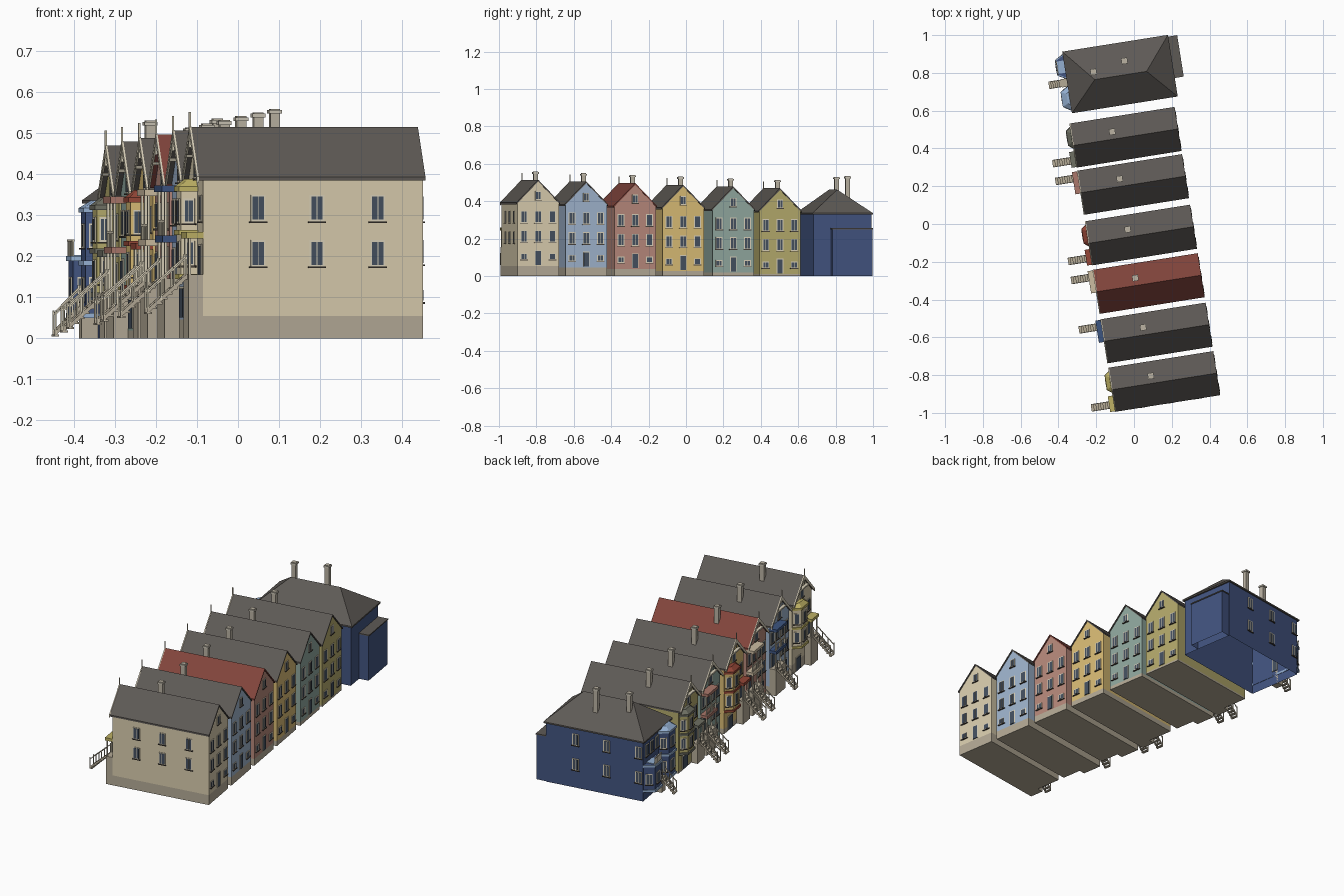
import bpy, bmesh
from math import radians, atan2, hypot, pi
from mathutils import Matrix, Vector

if "Cube" in bpy.data.objects:
    bpy.data.objects.remove(bpy.data.objects["Cube"])

# whole row is turned 9 degrees
ROW = Matrix.Translation((.003, -.005, 0)) @ Matrix.Rotation(radians(9), 4, 'Z')
F, B, HW = -0.24, 0.302, 0.112                 # front, back, half width of a house
EAVE, RIDGE = 0.335, 0.46
O = [0, 0, 0]                                  # origin of the house being built
parts, mats = {}, {}
CREAM, GLASS, SILL, ROOF, STONE = 'D8CFB8', '465160', '4A443E', '5E5A56', 'B3A995'


def mat(hexa):
    if hexa not in mats:
        m = bpy.data.materials.new('paint_' + hexa)
        m.diffuse_color = [(int(hexa[i:i + 2], 16) / 255) ** 2.2 for i in (0, 2, 4)] + [1]
        m.use_nodes = True
        m.node_tree.nodes["Principled BSDF"].inputs["Base Color"].default_value = m.diffuse_color
        mats[hexa] = m
    return mats[hexa]


def add(name, color, verts, faces):
    bm = parts.setdefault((name, color), bmesh.new())
    vs = [bm.verts.new(Vector(v) + Vector(O)) for v in verts]
    fs = [bm.faces.new([vs[i] for i in f]) for f in faces]
    bmesh.ops.recalc_face_normals(bm, faces=fs)


def prism(name, color, pts, axis, lo, hi, bottom=True):
    n = len(pts)
    put = {'u': lambda p, t: (t, p[0], p[1]), 'v': lambda p, t: (p[0], t, p[1]),
           'z': lambda p, t: (p[0], p[1], t)}[axis]
    verts = [put(p, lo) for p in pts] + [put(p, hi) for p in pts]
    faces = [(i, (i + 1) % n, (i + 1) % n + n, i + n) for i in range(n)] + [tuple(range(n, 2 * n))]
    if bottom:
        faces.append(tuple(range(n)))
    add(name, color, verts, faces)


def box(name, color, u0, u1, v0, v1, z0, z1, bottom=True):
    prism(name, color, [(u0, v0), (u1, v0), (u1, v1), (u0, v1)], 'z', z0, z1, bottom)


def slab(name, color, wall, a0, a1, d0, d1, z0, z1):
    # box on a wall given as (u, v, outward angle); a runs along it, d outward
    m = Matrix.Translation((wall[0], wall[1], 0)) @ Matrix.Rotation(wall[2], 4, 'Z')
    c = [m @ Vector((d, a, 0)) for d, a in ((d0, a0), (d1, a0), (d1, a1), (d0, a1))]
    prism(name, color, [(p.x, p.y) for p in c], 'z', z0, z1)


def window(wall, a, z, w=0.036, h=0.064):
    x, y = w / 2, h / 2
    slab('window_frames', CREAM, wall, a - x, a + x, -.004, .003, z - y, z + y)
    slab('window_panes', GLASS, wall, a - x + .004, a + x - .004, -.004, .004, z - y + .004, z + y - .004)
    slab('window_mullions', CREAM, wall, a - .001, a + .001, -.004, .005, z - y + .004, z + y - .004)
    slab('window_sills', SILL, wall, a - x - .004, a + x + .004, -.004, .007, z - y - .004, z - y)


def door(wall, a, z, w=0.036, h=0.08):
    slab('door_frames', CREAM, wall, a - w / 2, a + w / 2, -.004, .003, z, z + h)
    slab('doors', GLASS, wall, a - w / 2 + .004, a + w / 2 - .004, -.004, .005, z, z + h - .005)


def bay_outline(vc, half, depth, grow=0.0):
    h, k = half + grow, half * .55 + grow * .7
    return [(F + .002, vc - h), (F - depth - grow, vc - k), (F - depth - grow, vc + k), (F + .002, vc + h)]


def bay(vc, half, depth, z0, z1, wallc, trim, levels, cap=True):
    pts = bay_outline(vc, half, depth)
    prism('bay_walls', wallc, pts, 'z', z0, z1)
    bands = [z0, (z0 + z1) / 2 - .006, z1 - .012] if len(levels) > 1 else [z0, z1 - .012]
    for z in bands:
        prism('bay_cornices', trim, bay_outline(vc, half, depth, .006), 'z', z, z + .012)
    if cap:   # sloping cap
        a, b = bay_outline(vc, half, depth, .004), bay_outline(vc, half * .7, depth * .5)
        add('bay_roofs', trim, [(*p, z1) for p in a] + [(*p, z1 + .018) for p in b],
            [(i, (i + 1) % 4, (i + 1) % 4 + 4, i + 4) for i in range(4)] + [(4, 5, 6, 7)])
    for p, q in zip(pts, pts[1:]):
        du, dv = q[0] - p[0], q[1] - p[1]
        for z in levels:
            window(((p[0] + q[0]) / 2, (p[1] + q[1]) / 2, atan2(du, -dv)), 0, z, min(.036, hypot(du, dv) * .62), .06)


def stairs(vc, top_u, top_z, run, rise, half=.018, n=8):
    for i in range(n):
        u, z = top_u - run * i / n, top_z - rise * (i + 1) / n
        box('stair_treads', STONE, u - run / n - .002, u, vc - half, vc + half, z, z + .005)
    e = top_u - run
    for s in (-1, 1):
        v = vc + s * half
        for name, lift, t in (('stair_stringers', 0, .012), ('stair_handrails', .05, .005)):
            prism(name, CREAM if lift else STONE, [(top_u, top_z + lift - .008), (e, top_z - rise + lift),
                  (e, top_z - rise + lift + t), (top_u, top_z + lift + t - .008)], 'v', v - .002, v + .002)
        for f in (0, .33, .66, 1):
            u, z = top_u - run * f + .002 * (2 * f - 1), top_z - rise * f
            box('stair_posts', CREAM, u - .002, u + .002, v - .002, v + .002, z, z + (.064 if f == 1 else .05))


def chimney(u, v, z0, z1):
    box('chimneys', 'B9B1A1', u - .012, u + .012, v - .012, v + .012, z0, z1)
    box('chimney_caps', 'C9C2B3', u - .016, u + .016, v - .016, v + .016, z1 - .012, z1 - .003)


def house(vc, z0, wallc, trim, roofc, kind, side_windows):
    O[:] = (0, vc, z0)
    box('foundations', STONE, F, B, -HW, HW, -z0, 0)
    prism('house_walls', wallc, [(-HW, 0), (HW, 0), (HW, EAVE), (0, RIDGE - .008), (-HW, EAVE)], 'u', F, B)
    # gable roof and front barge boards
    w, t = HW + .006, .009
    prof = [(-w, EAVE - .006), (0, RIDGE - t), (w, EAVE - .006), (w, EAVE + .003), (0, RIDGE), (-w, EAVE + .003)]
    prism('gable_roofs', roofc, prof, 'u', F - .012, B + .005)
    barge = [(-w, EAVE - .012), (0, RIDGE - .02), (w, EAVE - .012), (w, EAVE + .004), (0, RIDGE + .002), (-w, EAVE + .004)]
    prism('barge_boards', CREAM, barge, 'u', F - .017, F - .012)
    box('gable_beams', CREAM, F - .016, F, -.05, .05, EAVE + .05, EAVE + .058)
    box('finials', CREAM, F - .018, F - .013, -.0025, .0025, RIDGE - .05, RIDGE + .036)
    chimney(-.04, .04, RIDGE - .08, RIDGE + .044)
    # back windows and door
    back, front = (B, 0, 0), (F, 0, pi)
    for a in (-.077, 0, .077):
        window(back, a, .262)
        window(back, a, .157)
        if a:
            window(back, a, .05, .036, .034)
    door(back, 0, .005)
    window(back, 0, .376, .032, .046)
    window(front, 0, EAVE + .022, .036, .046)
    if side_windows:
        for u in (-.105, .04, .19):
            for z in (.152, .262):
                window((u, -HW, -pi / 2), 0, z)
    # front bay or open balcony, porch and stairs
    roof_z, d = .2, F - .036
    if kind == 'bay':
        bay(.042, .064, .036, .09, .315, wallc, trim, (.152, .255))
        door(front, -.042, -z0 + .005, .06, .075)
        p0, p1, sv = -.112, -.034, -.078
        columns, tops = (p0 + .005, -.052, p1 - .005), ((.1, roof_z - .012),)
        window(front, -sv, .262, .034)
    else:
        p0, p1, sv = 0, .112, .08
        columns, tops = (p0 + .005, .056, p1 - .005), ((.1, roof_z - .012), (roof_z, .312))
        box('balcony_roofs', trim, d - .008, F, p0 - .004, p1 + .003, .31, .326)
        box('balcony_rails', CREAM, d, d + .005, p0, p1, roof_z + .036, roof_z + .042)
        for k in range(9):
            v = p0 + .005 + k * .0128
            box('balcony_balusters', CREAM, d, d + .003, v - .0015, v + .0015, roof_z, roof_z + .038)
        for a in (-.03, -.08):
            window(front, a, .262)
        for z in (.155, .262):
            for a in (.032, .08):
                window(front, a, z)
        door(front, .055, .005, .06, .075)
    box('porch_bases', STONE, d, F, p0, p1, -z0, .1)
    box('porch_roofs', trim, d - .006, F, p0 - .003, p1 + .003, roof_z - .012, roof_z + .004)
    for lo, hi in tops:
        for v in columns:
            box('porch_columns', CREAM, d, d + .006, v - .003, v + .003, lo, hi)
    door(front, -sv, .1, .034, .075)
    stairs(sv, d, .1, .1, .096)


# six stepped row houses: centre, wall, trim, roof, front type
ROWHOUSES = [(-.843, 'D8CBAC', 'BDB065', ROOF, 'bay'), (-.583, '9DB2CB', '3F557F', ROOF, 'box'),
             (-.318, 'B5877A', 'CBBBA0', '80463E', 'box'), (-.058, 'D8BA74', '93483A', ROOF, 'bay'),
             (.213, '8FA69D', 'A9776A', ROOF, 'box'), (.466, 'B3A96C', '6E6F63', ROOF, 'bay')]
for i, (vc, wallc, trim, roofc, kind) in enumerate(ROWHOUSES):
    house(vc, .055 - .009 * i, wallc, trim, roofc, kind, i == 0)

# large corner house, open underneath
NAVY, SKY = '44557F', '93AED0'
O[:] = (0, .801, 0)
F = -.225
box('corner_house_walls', NAVY, F, .322, -.157, .157, 0, .335, bottom=False)
box('corner_house_annex', NAVY, .322, .376, -.063, .153, 0, .25, bottom=False)
box('annex_roof', ROOF, .322, .38, -.066, .156, .25, .256)
e = [(-.235, -.165), (.332, -.165), (.332, .165), (-.235, .165)]
add('hip_roof', ROOF, [(*p, .328) for p in e] + [(*p, .336) for p in e] + [(-.088, -.008, .462), (.19, -.008, .462)],
    [(0, 1, 2, 3), (0, 1, 5, 4), (1, 2, 6, 5), (2, 3, 7, 6), (3, 0, 4, 7),
     (4, 5, 9, 8), (5, 6, 9), (6, 7, 8, 9), (7, 4, 8)])
chimney(-.088, .033, .40, .53)
chimney(.083, .065, .38, .535)
for u in (-.2, -.02, .155):
    for z in (.13, .268):
        window((u, .157, pi / 2), 0, z)
bay(-.085, .066, .046, .05, .318, NAVY, SKY, (.12, .25))
bay(.085, .066, .05, .05, .2, NAVY, SKY, (.12,), cap=False)
box('balcony_floor', SKY, F - .048, F, .052, .118, .2, .203)
# balcony railing on the lower bay, upper windows behind
for v in (.05, .062, .074, .085, .096, .108, .12):
    box('balcony_posts', CREAM, F - .052, F - .048, v - .002, v + .002, .2, .24)
box('balcony_rail', CREAM, F - .053, F - .047, .046, .124, .236, .241)
for a in (-.11, -.06, 0):
    window((F, 0, pi), a, .27)
door((F, 0, pi), 0, .08, .036, .08)
box('corner_porch_base', STONE, F - .04, F, -.022, .022, 0, .08)
stairs(0, F - .04, .08, .066, .076, n=6)

# turn every collected part into an object
for (name, color), bm in parts.items():
    me = bpy.data.meshes.new(name)
    bm.to_mesh(me)
    bm.free()
    me.materials.append(mat(color))
    ob = bpy.data.objects.new(name, me)
    ob.matrix_world = ROW
    bpy.context.collection.objects.link(ob)
